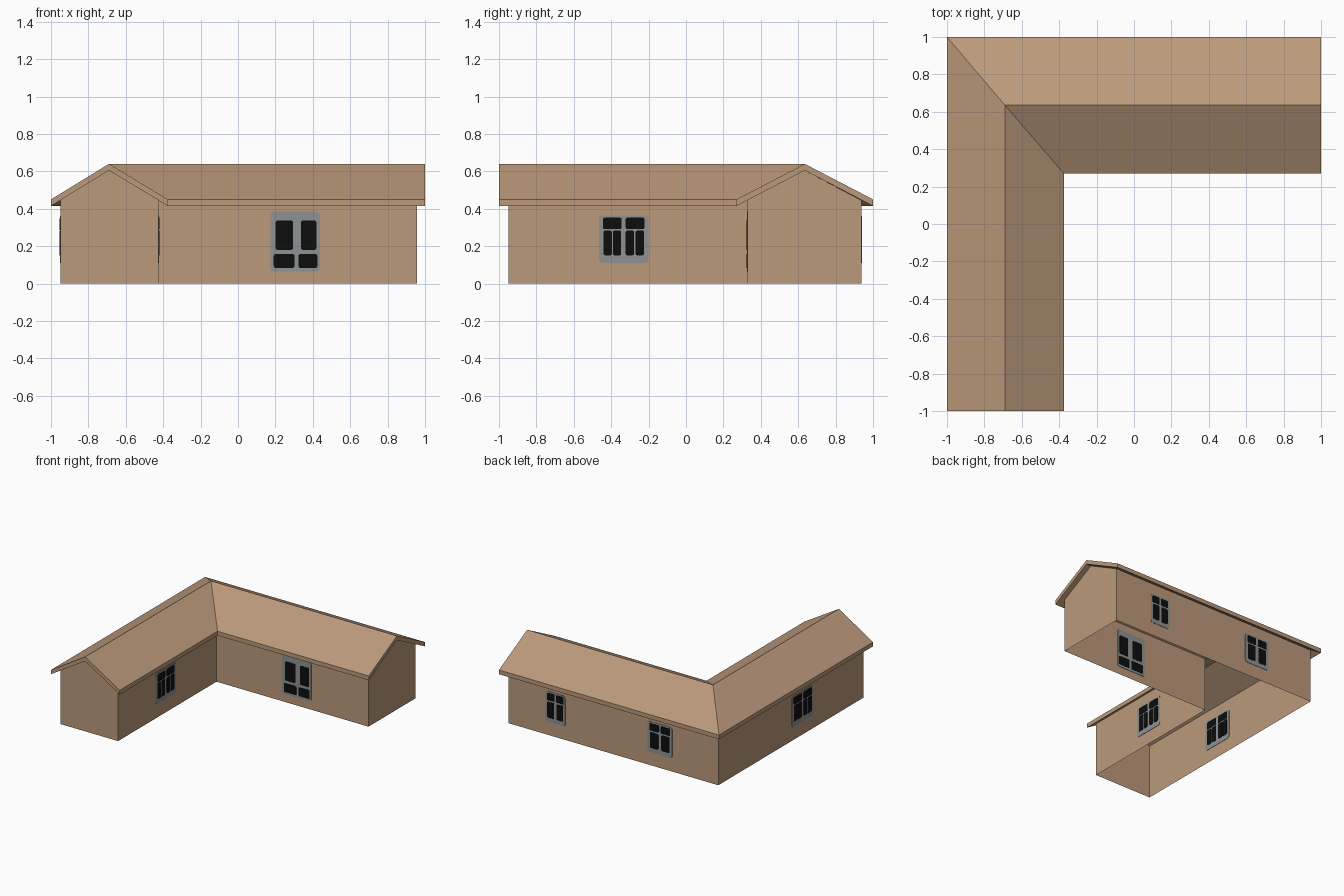
import bpy, bmesh
from mathutils import Matrix, Vector
from math import pi

cube = bpy.data.objects.get("Cube")
if cube:
    bpy.data.objects.remove(cube, do_unlink=True)


def material(name, rgb):
    m = bpy.data.materials.new(name)
    m.use_nodes = True
    m.diffuse_color = (*rgb, 1)
    m.node_tree.nodes["Principled BSDF"].inputs["Base Color"].default_value = (*rgb, 1)
    return m


TAN = material("warm_tan", (0.50, 0.32, 0.20))
GREY = material("frame_grey", (0.27, 0.29, 0.29))
BLACK = material("pane_black", (0.004, 0.004, 0.004))


def make(name, bm, mat):
    mesh = bpy.data.meshes.new(name)
    bm.to_mesh(mesh)
    bm.free()
    mesh.materials.append(mat)
    ob = bpy.data.objects.new(name, mesh)
    bpy.context.collection.objects.link(ob)
    return ob


# Shared dimensions
RIDGE, EAVE, THICK = 0.64, 0.45, 0.035
WEST, EAST, FRONT, BACK = -0.95, 0.957, -0.95, 0.937
INNER_X, INNER_Y = -0.425, 0.328
RIDGE_X, RIDGE_Y = -0.69, 0.635

# Roof: a gabled slab swept round the corner, mitred on the diagonal
edges_x = (-1, RIDGE_X, -0.375)
edges_y = (1, RIDGE_Y, 0.27)
heights = (EAVE, RIDGE, EAVE)
bm = bmesh.new()
stations = []
for place in (lambda i: (edges_x[i], -1),
              lambda i: (edges_x[i], edges_y[i]),
              lambda i: (1, edges_y[i])):
    top = [bm.verts.new((*place(i), heights[i])) for i in range(3)]
    low = [bm.verts.new((*place(i), heights[i] - THICK)) for i in range(3)]
    stations.append(top + low[::-1])
for a, b in zip(stations, stations[1:]):
    for i in range(6):
        j = (i + 1) % 6
        bm.faces.new((a[i], a[j], b[j], b[i]))
for s in (stations[0], stations[-1]):
    bm.faces.new((s[0], s[1], s[4], s[5]))
    bm.faces.new((s[1], s[2], s[3], s[4]))
bmesh.ops.recalc_face_normals(bm, faces=bm.faces)
make("roof", bm, TAN)

# Walls: one open shell round the L plan, rising to the roof underside
wall_top = EAVE - THICK + 0.031
peak = RIDGE - THICK
plan = [(WEST, FRONT), (INNER_X, FRONT), (INNER_X, INNER_Y),
        (EAST, INNER_Y), (EAST, BACK), (WEST, BACK)]
gables = {0: (RIDGE_X, FRONT, peak), 3: (EAST, RIDGE_Y, peak)}
bm = bmesh.new()
low = [bm.verts.new((x, y, 0)) for x, y in plan]
top = [bm.verts.new((x, y, wall_top)) for x, y in plan]
for i in range(len(plan)):
    j = (i + 1) % len(plan)
    ring = [low[i], low[j], top[j]]
    if i in gables:
        ring.append(bm.verts.new(gables[i]))
    bm.faces.new(ring + [top[i]])
make("walls", bm, TAN)


def plate(bm, x0, x1, z0, z1, depth, radius):
    """Thin upright plate with rounded corners, centred on the wall plane."""
    size = Matrix.Diagonal((x1 - x0, depth, z1 - z0, 1))
    move = Matrix.Translation(((x0 + x1) / 2, 0, (z0 + z1) / 2))
    verts = bmesh.ops.create_cube(bm, size=1, matrix=move @ size)["verts"]
    corners = [e for e in {e for v in verts for e in v.link_edges}
               if abs(e.verts[0].co.y - e.verts[1].co.y) > depth / 2]
    bmesh.ops.bevel(bm, geom=corners, offset=radius, segments=2,
                    profile=0.5, affect='EDGES')


def window(name, at, turn, width, z0, z1, panes):
    """Panes are given as fractions of the frame: left, right, bottom, top."""
    frame, glass = bmesh.new(), bmesh.new()
    plate(frame, -width / 2, width / 2, z0, z1, 0.006, 0.018)
    for l, r, b, t in panes:
        plate(glass, (l - 0.5) * width, (r - 0.5) * width,
              z0 + b * (z1 - z0), z0 + t * (z1 - z0), 0.0095, 0.009)
    for part, bm, mat in (("frame", frame, GREY), ("panes", glass, BLACK)):
        ob = make(f"{name}_{part}", bm, mat)
        ob.location = (*at, 0)
        ob.rotation_euler.z = turn


# Pane layouts
DOOR = [(.11, .46, .36, .85), (.62, .93, .36, .85),
        (.07, .49, .06, .29), (.57, .95, .06, .29)]
TOPS = [(.08, .46, .71, .95), (.54, .92, .71, .95)]
SPLIT = TOPS + [(.09, .26, .16, .68), (.28, .45, .16, .68),
                (.54, .71, .16, .68), (.74, .91, .16, .68)]
PLAIN = TOPS + [(.10, .44, .14, .66), (.56, .90, .14, .66)]

window("front_window", (0.305, INNER_Y), 0, 0.265, 0.065, 0.385, DOOR)
window("court_window", (INNER_X, -0.333), pi / 2, 0.265, 0.11, 0.365, SPLIT)
window("west_window", (WEST, -0.155), -pi / 2, 0.28, 0.11, 0.36, SPLIT)
window("back_left_window", (0.53, BACK), pi, 0.18, 0.11, 0.36, PLAIN)
window("back_right_window", (-0.42, BACK), pi, 0.225, 0.11, 0.36, PLAIN)
